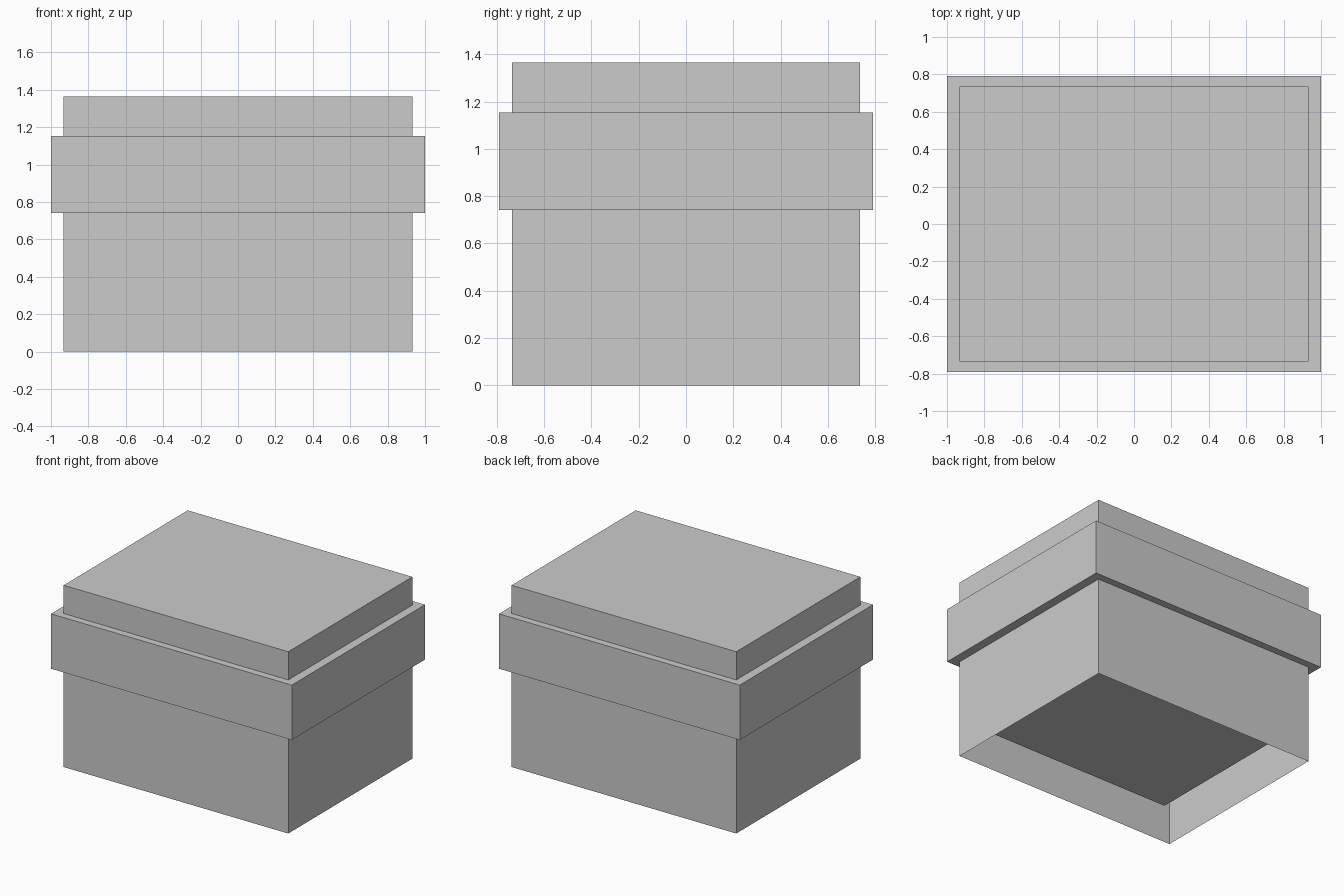
import bpy
import bmesh
from mathutils import Matrix

if "Cube" in bpy.data.objects:
    bpy.data.objects.remove(bpy.data.objects["Cube"])


def box(name, half_x, half_y, z0, z1, open_bottom=False):
    """Centred box between two heights, optionally a thin shell open below."""
    bm = bmesh.new()
    size = (half_x * 2, half_y * 2, z1 - z0, 1)
    move = Matrix.Translation((0, 0, (z0 + z1) / 2))
    bmesh.ops.create_cube(bm, size=1, matrix=move @ Matrix.Diagonal(size))
    if open_bottom:
        bm.normal_update()
        bottom = [f for f in bm.faces if f.normal.z < -0.5]
        bmesh.ops.delete(bm, geom=bottom, context='FACES')
    mesh = bpy.data.meshes.new(name)
    bm.to_mesh(mesh)
    bm.free()
    obj = bpy.data.objects.new(name, mesh)
    bpy.context.collection.objects.link(obj)
    return obj


# Thin outer shell, open at the bottom
box("outer_shell", 0.933, 0.736, 0, 1.365, open_bottom=True)

# Wide band overhanging the shell
box("collar", 1.0, 0.79, 0.741, 1.153)

# Smaller block inside, its underside raised above the ground
box("inner_block", 0.80, 0.63, 0.205, 1.153)
